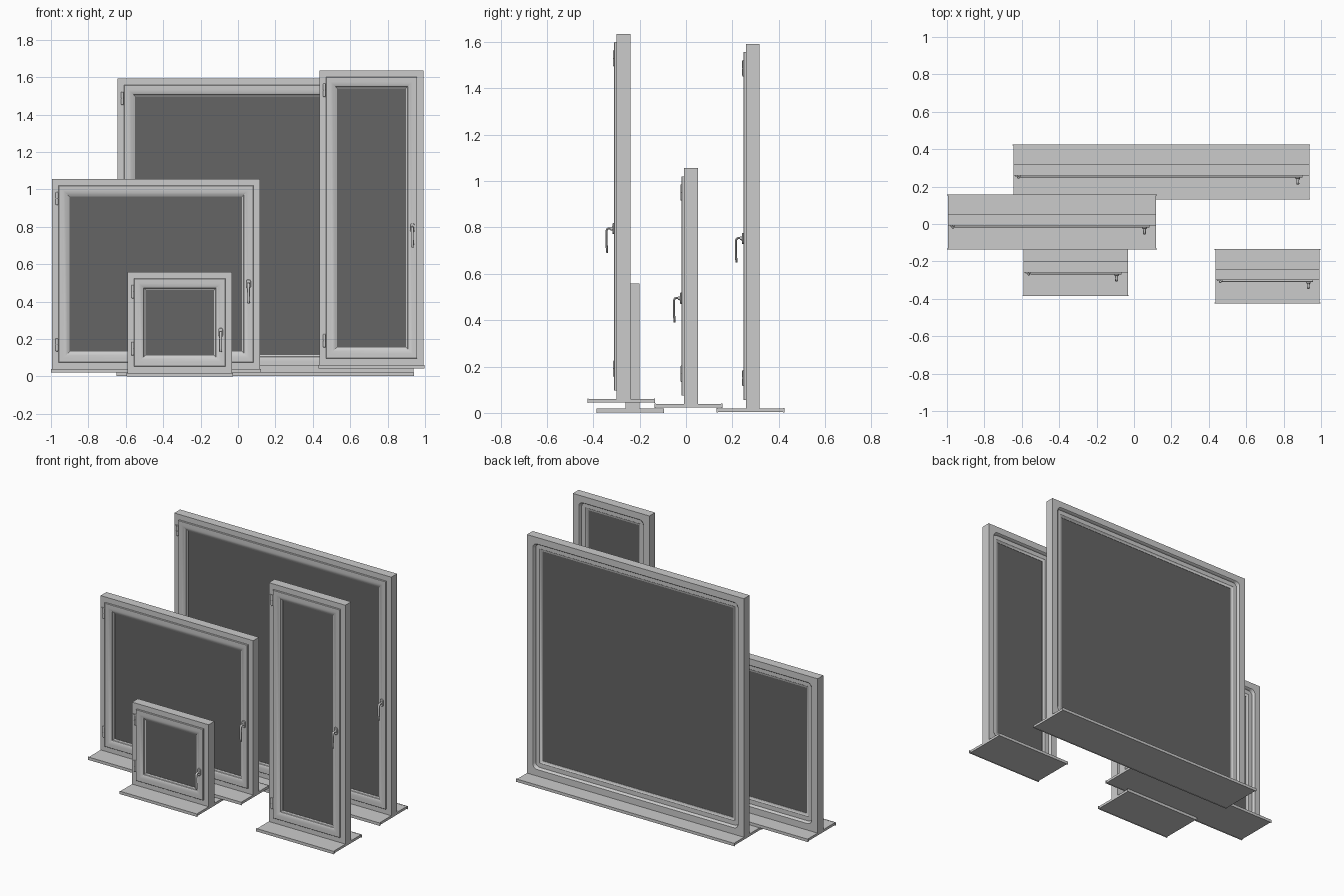
import bpy, bmesh, math
from mathutils import Matrix, Vector

if "Cube" in bpy.data.objects:
    bpy.data.objects.remove(bpy.data.objects["Cube"])


def material(name, col):
    m = bpy.data.materials.new(name)
    m.diffuse_color = (*col, 1)
    m.use_nodes = True
    m.node_tree.nodes["Principled BSDF"].inputs["Base Color"].default_value = m.diffuse_color
    return m


GLASS = material("dark_glass", (0.13, 0.13, 0.13))


def finish(bm, name, smooth=True, mat=None):
    bmesh.ops.remove_doubles(bm, verts=bm.verts, dist=1e-5)
    bmesh.ops.recalc_face_normals(bm, faces=bm.faces)
    me = bpy.data.meshes.new(name)
    bm.to_mesh(me)
    bm.free()
    ob = bpy.data.objects.new(name, me)
    bpy.context.collection.objects.link(ob)
    if mat:
        me.materials.append(mat)
    if smooth:
        bpy.ops.object.select_all(action='DESELECT')
        ob.select_set(True)
        bpy.context.view_layer.objects.active = ob
        bpy.ops.object.shade_smooth_by_angle(angle=math.radians(30))
    return ob


def add_box(bm, x0, x1, y0, y1, z0, z1):
    c = Vector(((x0 + x1) / 2, (y0 + y1) / 2, (z0 + z1) / 2))
    s = Matrix.Diagonal((x1 - x0, y1 - y0, z1 - z0, 1))
    return bmesh.ops.create_cube(bm, size=1, matrix=Matrix.Translation(c) @ s)


def add_cyl(bm, c, r, h, rot=Matrix(), r2=None, seg=20):
    bmesh.ops.create_cone(bm, cap_ends=True, segments=seg, radius1=r, radius2=r if r2 is None else r2,
                          depth=h, matrix=Matrix.Translation(c) @ rot)


def loop_points(x0, x1, z0, z1, inset, r, n=6):
    """Rectangle loop with rounded corners, constant point count."""
    x0, x1, z0, z1 = x0 + inset, x1 - inset, z0 + inset, z1 - inset
    pts = []
    for k, (cx, cz) in enumerate([(x1 - r, z1 - r), (x0 + r, z1 - r), (x0 + r, z0 + r), (x1 - r, z0 + r)]):
        for i in range(n + 1):
            a = math.pi / 2 * (k + i / n)
            pts.append((cx + r * math.cos(a), cz + r * math.sin(a)))
    return pts


def ring(name, rect, yf, profile):
    """Sweep a closed profile of (inset, depth, corner radius) round a rectangle."""
    bm = bmesh.new()
    loops = [[bm.verts.new((x, yf + d, z)) for x, z in loop_points(*rect, ins, r)] for ins, d, r in profile]
    n = len(loops[0])
    for a, b in zip(loops, loops[1:] + loops[:1]):
        for i in range(n):
            j = (i + 1) % n
            bm.faces.new((a[i], a[j], b[j], b[i]))
    bmesh.ops.remove_doubles(bm, verts=bm.verts, dist=1e-5)
    bmesh.ops.dissolve_degenerate(bm, edges=bm.edges, dist=1e-5)
    return finish(bm, name)


FRAME = [(0, 0, 0), (0, .06, 0), (.043, .06, .03), (.046, .057, .03), (.052, .038, .03), (.052, 0, .0)]
SASH = [(.035, .0, 0), (.035, -.008, 0), (.037, -.010, 0), (.060, -.010, 0), (.072, -.007, 0),
        (.085, -.001, 0), (.087, .004, 0), (.095, .008, 0), (.095, .034, 0), (.086, .036, 0),
        (.080, .041, 0), (.048, .041, 0), (.048, .0, 0)]


def handle(name, x, y, z):
    # rounded base plate
    bm = bmesh.new()
    w, h, r = .0125, .024, .0115
    for d0, d1, s in [(0, -.005, 0), (-.005, -.007, .002)]:
        a = [bm.verts.new((px, y + d0, pz)) for px, pz in loop_points(x - w, x + w, z - h, z + h, 0, r)]
        b = [bm.verts.new((px, y + d1, pz)) for px, pz in loop_points(x - w, x + w, z - h, z + h, s, r - s)]
        for i in range(len(a)):
            j = (i + 1) % len(a)
            bm.faces.new((a[i], a[j], b[j], b[i]))
    bm.faces.new(b)
    # neck collar
    add_cyl(bm, (x, y - .011, z), .009, .010, Matrix.Rotation(math.pi / 2, 4, 'X'), .007)
    finish(bm, name + "_handle_base")
    # bent lever, flattened tube
    cu = bpy.data.curves.new(name + "_handle_lever", 'CURVE')
    cu.dimensions = '3D'
    cu.bevel_depth, cu.bevel_resolution, cu.use_fill_caps = .0045, 3, True
    path = [(0, 0), (-.019, .001), (-.025, -.001), (-.0285, -.008), (-.029, -.03),
            (-.029, -.06), (-.0275, -.085), (-.0265, -.102), (-.0265, -.105)]
    rad = [1, 1, 1.05, 1.1, 1.0, 1.05, 1.1, 1.0, .6]
    sp = cu.splines.new('POLY')
    sp.points.add(len(path) - 1)
    for p, (py, pz), rr in zip(sp.points, path, rad):
        p.co, p.radius = (0, py, pz, 1), rr
    ob = bpy.data.objects.new(name + "_handle_lever", cu)
    bpy.context.collection.objects.link(ob)
    ob.location, ob.scale = (x, y - .004, z), (1.6, 1, 1)
    bpy.ops.object.select_all(action='DESELECT')
    ob.select_set(True)
    bpy.context.view_layer.objects.active = ob
    bpy.ops.object.convert(target='MESH')
    bpy.ops.object.shade_smooth_by_angle(angle=math.radians(40))


def hinge(name, x, y, z):
    bm = bmesh.new()
    add_box(bm, x + .010, x + .026, y - .004, y + .001, z - .032, z + .032)   # leaf
    cx, cy = x + .027, y - .008
    for dz, h in [(-.0165, .029), (.0165, .029)]:                              # knuckles
        add_cyl(bm, (cx, cy, z + dz), .0075, h)
    add_cyl(bm, (cx, cy, z), .006, .062)                                       # pin
    for s in (-1, 1):                                                          # end caps
        add_cyl(bm, (cx, cy, z + s * .033), .0075 if s > 0 else .005, .004, r2=.005 if s > 0 else .0075)
    finish(bm, name)


def sill(name, x0, x1, yf, zt):
    bm = bmesh.new()
    ya, yb = yf - .126, yf + .166
    add_box(bm, x0, x1, ya, yb, zt - .016, zt)
    for y in (ya, yb - .005):                                                  # edge lips
        add_box(bm, x0 - .005, x1 + .005, y, y + .005, zt - .018, zt + .001)
    finish(bm, name + "_sill", False)


def window(name, x0, x1, z0, z1, yf):
    rect = (x0, x1, z0, z1)
    ring(name + "_frame", rect, yf, FRAME)
    ring(name + "_sash", rect, yf, SASH)
    bm = bmesh.new()
    add_box(bm, x0 + .09, x1 - .09, yf + .011, yf + .032, z0 + .09, z1 - .09)
    finish(bm, name + "_glass", False, GLASS)
    hinge(name + "_hinge_top", x0, yf, z1 - .105)
    hinge(name + "_hinge_bottom", x0, yf, z0 + .130)
    handle(name, x1 - .061, yf - .010, (z0 + z1) / 2 - .053)
    sill(name, x0, x1, yf, z0)


window("large_window", -.645, .937, .020, 1.592, .258)
window("medium_window", -.995, .117, .039, 1.056, -.009)
window("tall_window", .435, .993, .061, 1.635, -.300)
window("small_window", -.590, -.032, .018, .558, -.260)
